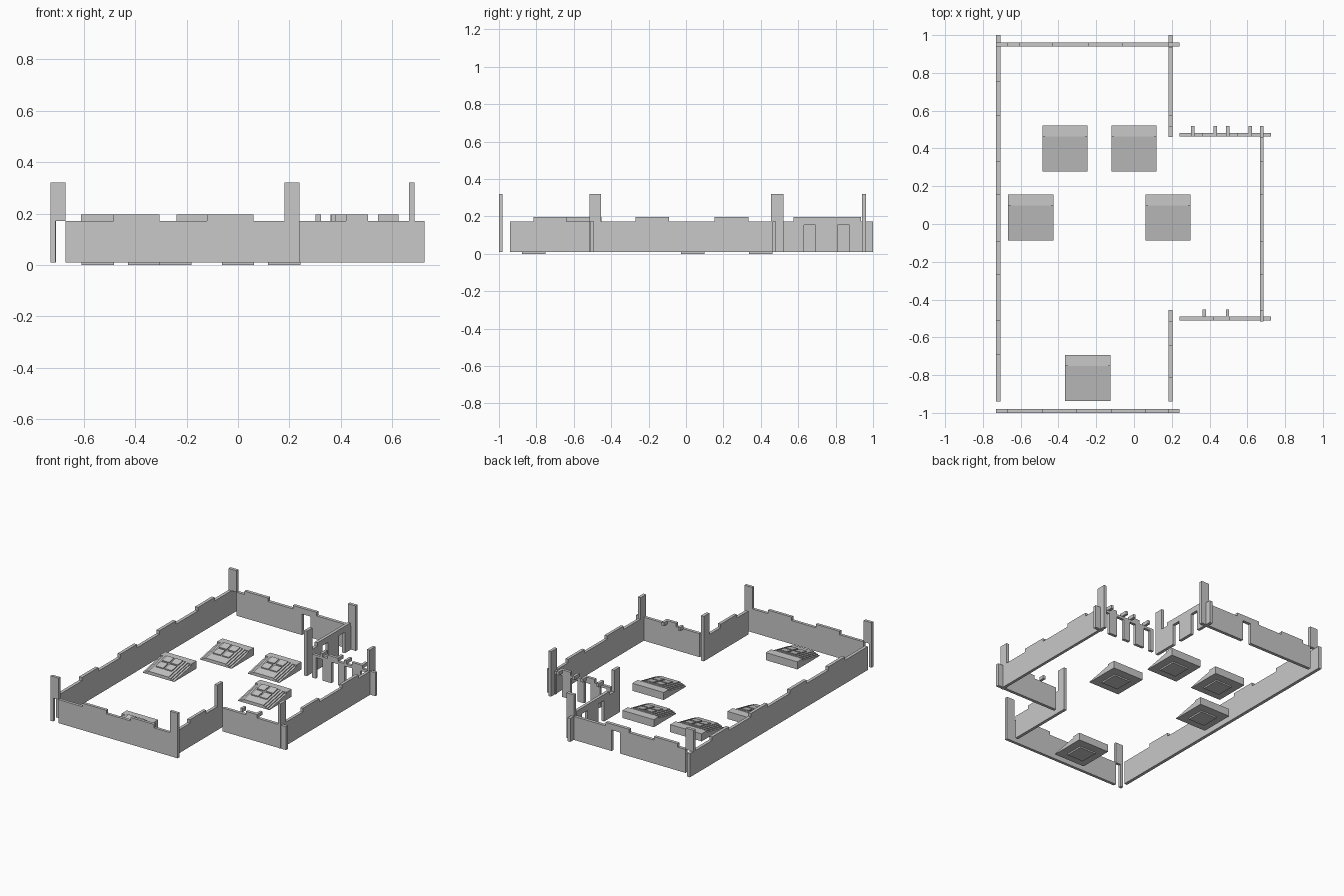
import bpy, bmesh

if "Cube" in bpy.data.objects:
    bpy.data.objects.remove(bpy.data.objects["Cube"])

grey = bpy.data.materials.new("light grey")
grey.diffuse_color = (0.58, 0.58, 0.58, 1)
grey.use_nodes = True
grey.node_tree.nodes["Principled BSDF"].inputs["Base Color"].default_value = grey.diffuse_color

Z0, TOP, TAB, POST, DOOR = 0.01, 0.172, 0.196, 0.32, 0.155


def add_object(name, bm):
    bmesh.ops.recalc_face_normals(bm, faces=bm.faces)
    me = bpy.data.meshes.new(name)
    bm.to_mesh(me)
    bm.free()
    me.materials.append(grey)
    ob = bpy.data.objects.new(name, me)
    bpy.context.collection.objects.link(ob)
    return ob


def prism(bm, pts, offset):
    """Extrude a closed outline of 3D points by an offset vector."""
    face = bm.faces.new([bm.verts.new(p) for p in pts])
    out = bmesh.ops.extrude_face_region(bm, geom=[face])
    bmesh.ops.translate(bm, vec=offset,
                        verts=[v for v in out["geom"] if isinstance(v, bmesh.types.BMVert)])


def box(bm, x0, x1, y0, y1, z0, z1):
    prism(bm, [(x0, y0, z0), (x1, y0, z0), (x1, y1, z0), (x0, y1, z0)], (0, 0, z1 - z0))


def skyline(u0, u1, base, steps):
    """Stepped edge from u0 to u1 that moves to another height over each step."""
    pts = [(u0, base)]
    for a, b, h in sorted(steps):
        pts += [(a, base), (a, h), (b, h), (b, base)]
    pts.append((u1, base))
    return pts


def wall(name, axis, u0, u1, t0, t1, bumps=(), openings=(), nubs=()):
    """Upright panel along an axis with raised tabs, posts and openings."""
    pts = skyline(u0, u1, Z0, openings) + skyline(u0, u1, TOP, bumps)[::-1]
    # drop doubled points, and the spikes where a bump meets the wall end
    clean = []
    for p in pts:
        if clean and p == clean[-1]:
            continue
        if len(clean) > 1 and clean[-1][0] == clean[-2][0] == p[0]:
            clean[-1] = p
            if clean[-1] == clean[-2]:
                clean.pop()
            continue
        clean.append(p)
    bm = bmesh.new()
    if axis == "x":
        prism(bm, [(u, t0, z) for u, z in clean], (0, t1 - t0, 0))
    else:
        prism(bm, [(t0, u, z) for u, z in clean], (t1 - t0, 0, 0))
    for n in nubs:
        box(bm, *n, TOP, TAB)
    return add_object(name, bm)


def tabs(*spans):
    return [(a, b, TAB) for a, b in spans]


def doors(*spans):
    return [(a, b, DOOR) for a, b in spans]


# Main hall walls
slot = (-0.71, -0.67, TOP)
end_posts = [(-0.73, -0.67, POST), (0.18, 0.24, POST)]
wall("front_wall", "x", -0.73, 0.24, -1.0, -0.98,
     end_posts + tabs((-0.485, -0.305), (-0.12, 0.06)), [slot])
wall("back_wall", "x", -0.73, 0.24, 0.94, 0.962,
     end_posts + tabs((-0.61, -0.43), (-0.24, -0.06)), [slot] + doors((-0.17, -0.105)))
wall("left_wall", "y", -0.94, 1.0, -0.73, -0.708,
     tabs((-0.69, -0.51), (-0.27, -0.092), (0.153, 0.333), (0.575, 0.757)))
wall("right_front_wall", "y", -0.94, -0.455, 0.183, 0.204,
     [(-0.515, -0.455, POST)] + tabs((-0.815, -0.64)))
wall("right_back_wall", "y", 0.46, 1.0, 0.183, 0.204,
     [(0.46, 0.52, POST)] + tabs((0.575, 0.935)), doors((0.63, 0.692), (0.81, 0.873)))

# Side wing walls
wall("wing_side_wall", "y", -0.515, 0.52, 0.666, 0.686,
     [(-0.515, -0.455, POST), (0.455, 0.52, POST)] + tabs((-0.27, -0.092), (0.153, 0.333)))
wall("wing_front_wall", "x", 0.24, 0.725, -0.512, -0.491, tabs((0.42, 0.505)), (),
     [(a, a + 0.018, -0.491, -0.453) for a in (0.362, 0.486)])
wall("wing_back_wall", "x", 0.24, 0.725, 0.462, 0.482,
     tabs((0.302, 0.322), (0.36, 0.44), (0.487, 0.505), (0.545, 0.625)),
     doors((0.27, 0.32), (0.39, 0.44), (0.49, 0.545), (0.61, 0.66)),
     [(a, a + 0.018, 0.482, 0.52) for a in (0.302, 0.422, 0.487, 0.607)])


def dais(name, cx, cy):
    """Low ramped platform with stepped sides, a back block and four panes."""
    bm = bmesh.new()
    back, front = cy + 0.064, cy - 0.122
    box(bm, cx - 0.063, cx + 0.063, cy - 0.063, cy + 0.063, 0, Z0)      # foot
    box(bm, cx - 0.12, cx + 0.12, back, cy + 0.122, Z0, 0.062)           # back block

    def ramp(x0, x1, y0, y1, low, lift):
        z = [low + lift + 0.2 * (y - front) for y in (y0, y1)]
        prism(bm, [(x0, y0, low), (x0, y1, low), (x0, y1, z[1]), (x0, y0, z[0])],
              (x1 - x0, 0, 0))

    for i, half in enumerate((0.12, 0.106, 0.092, 0.076)):               # side steps
        ramp(cx - half, cx + half, front, back, Z0, 0.004 + 0.006 * i)
    for sx in (-0.061, 0.006):                                           # panes
        for sy in (-0.064, 0.003):
            ramp(cx + sx, cx + sx + 0.055, cy + sy, cy + sy + 0.055, Z0, 0.029)
    return add_object(name, bm)


for i, (x, y) in enumerate([(-0.365, 0.4), (0.0, 0.4), (-0.546, 0.035),
                            (0.18, 0.035), (-0.244, -0.815)]):
    dais(f"platform_{i + 1}", x, y)
